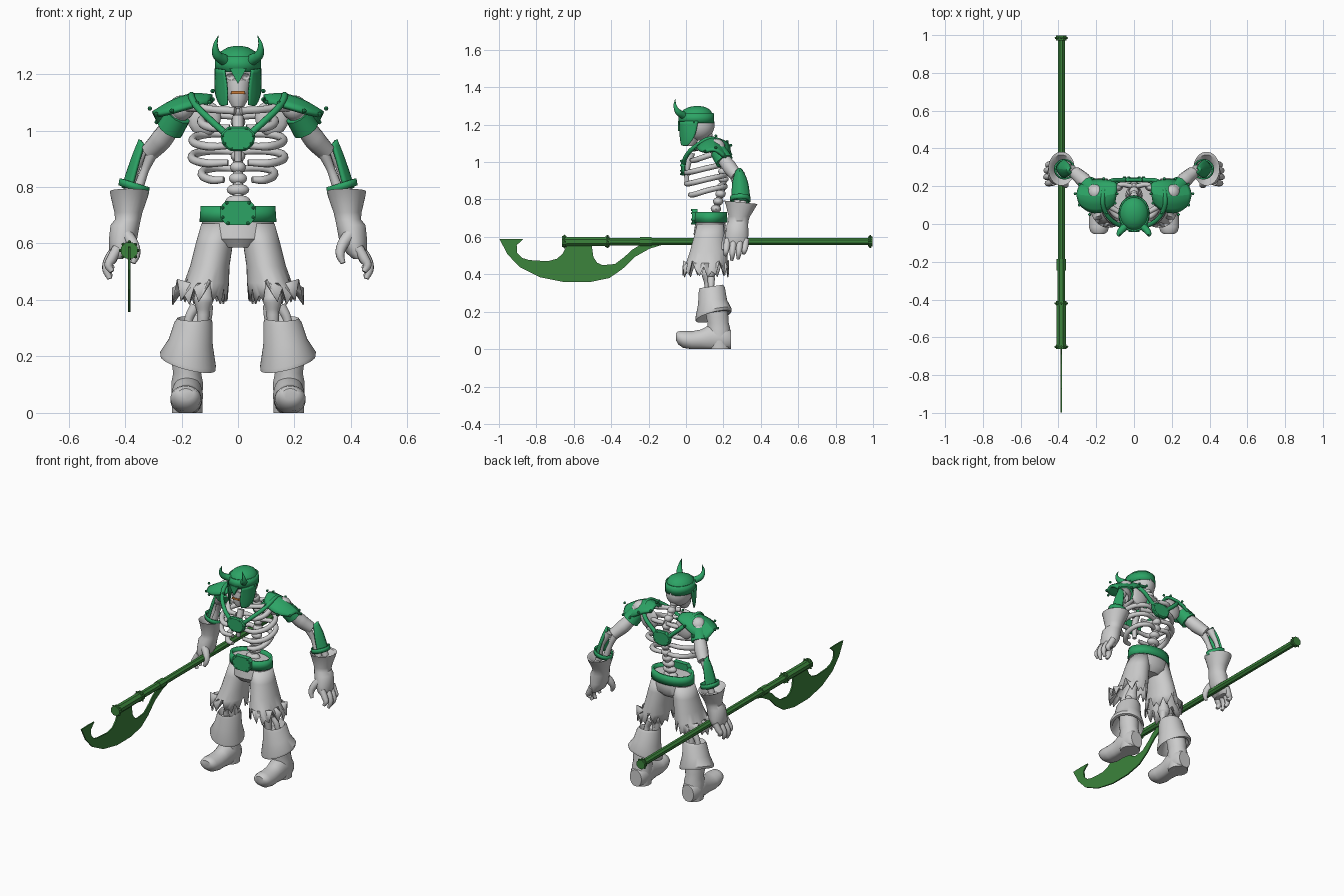
import bpy, bmesh, math
from mathutils import Vector, Matrix


def material(name, rgb):
    m = bpy.data.materials.new(name)
    m.diffuse_color = (*rgb, 1)
    return m


ARMOR = material("armor_green", (0.025, 0.37, 0.13))
POLE = material("weapon_green", (0.045, 0.23, 0.045))
TEETH = material("tooth_orange", (0.6, 0.2, 0.04))


def finish(ob, mat=None, mirror=False, angle=40, solid=0, sub=0):
    if mat:
        ob.data.materials.append(mat)
    bpy.ops.object.select_all(action='DESELECT')
    ob.select_set(True)
    bpy.context.view_layer.objects.active = ob
    if angle:
        bpy.ops.object.shade_smooth_by_angle(angle=math.radians(angle))
    if sub:
        s = ob.modifiers.new("sub", 'SUBSURF')
        s.levels = s.render_levels = sub
        s.boundary_smooth = 'PRESERVE_CORNERS'
    if solid:
        ob.modifiers.new("solid", 'SOLIDIFY').thickness = solid
    if mirror:
        ob.modifiers.new("mirror", 'MIRROR').use_mirror_merge = False
    return ob


def from_bm(name, bm, **kw):
    bmesh.ops.recalc_face_normals(bm, faces=bm.faces)
    me = bpy.data.meshes.new(name)
    bm.to_mesh(me)
    bm.free()
    ob = bpy.data.objects.new(name, me)
    bpy.context.collection.objects.link(ob)
    return finish(ob, **kw)


def loft(name, rings, n=24, axis='Z', cap=True, ragged=0, **kw):
    """Rings: (cx, cy, z, rx, ry[, tilt_x, tilt_y]); axis Y swaps y and z."""
    bm = bmesh.new()
    loops = []
    for k, r in enumerate(rings):
        cx, cy, h, rx, ry, tx, ty = (*r, 0, 0)[:7]
        loop = []
        for i in range(n):
            a = 2 * math.pi * (i + 0.5) / n
            dx, dy = rx * math.cos(a), ry * math.sin(a)
            z = h + tx * dx + ty * dy
            if ragged and k == len(rings) - 1:
                z += ragged * (0.0, 0.35, 0.15, 1.0, 0.5, 0.1, 0.65)[i % 7]
            p = (cx + dx, cy + dy, z) if axis == 'Z' else (cx + dx, z, max(cy + dy, 0))
            loop.append(bm.verts.new(p))
        loops.append(loop)
    for a, b in zip(loops, loops[1:]):
        for i in range(n):
            bm.faces.new((a[i], a[(i + 1) % n], b[(i + 1) % n], b[i]))
    if cap:
        bm.faces.new(loops[0])
        bm.faces.new(loops[-1])
    return from_bm(name, bm, **kw)


def balls(name, items, seg=16, **kw):
    """Items: (centre, radii)."""
    bm = bmesh.new()
    for c, r in items:
        r = r if isinstance(r, tuple) else (r, r, r)
        bmesh.ops.create_uvsphere(bm, u_segments=seg, v_segments=seg // 2, radius=1,
                                  matrix=Matrix.Translation(c) @ Matrix.Diagonal((*r, 1)))
    return from_bm(name, bm, **kw)


def tube(name, paths, cap=True, **kw):
    """Paths: lists of (x, y, z, radius), smoothed."""
    cu = bpy.data.curves.new(name, 'CURVE')
    cu.dimensions = '3D'
    cu.bevel_depth, cu.bevel_resolution, cu.resolution_u = 1, 3, 6
    cu.use_fill_caps = cap
    for path in paths:
        sp = cu.splines.new('BEZIER')
        sp.bezier_points.add(len(path) - 1)
        for bp, (x, y, z, r) in zip(sp.bezier_points, path):
            bp.co, bp.radius = (x, y, z), r
            bp.handle_left_type = bp.handle_right_type = 'AUTO'
    ob = bpy.data.objects.new(name, cu)
    bpy.context.collection.objects.link(ob)
    bpy.ops.object.select_all(action='DESELECT')
    ob.select_set(True)
    bpy.context.view_layer.objects.active = ob
    bpy.ops.object.convert(target='MESH')
    return finish(bpy.context.view_layer.objects.active, **kw)


def prism(name, pts, vec, **kw):
    bm = bmesh.new()
    f = bm.faces.new([bm.verts.new(p) for p in pts])
    ext = bmesh.ops.extrude_face_region(bm, geom=[f])
    bmesh.ops.translate(bm, vec=Vector(vec), verts=[v for v in ext['geom'] if isinstance(v, bmesh.types.BMVert)])
    return from_bm(name, bm, angle=0, **kw)


def grid(name, rows, **kw):
    bm = bmesh.new()
    v = [[bm.verts.new(p) for p in r] for r in rows]
    for a, b in zip(v, v[1:]):
        for i in range(len(a) - 1):
            bm.faces.new((a[i], a[i + 1], b[i + 1], b[i]))
    return from_bm(name, bm, sub=2, **kw)


# Skull with eye sockets, jaw and teeth
skull = balls("skull", [((0, 0.065, 1.2), (0.072, 0.088, 0.085))], seg=32)
sockets = balls("eye_cutter", [((s * 0.03, -0.03, 1.19), (0.02, 0.03, 0.014)) for s in (-1, 1)])
cut = skull.modifiers.new("sockets", 'BOOLEAN')
cut.operation, cut.object = 'DIFFERENCE', sockets
bpy.context.view_layer.objects.active = skull
bpy.ops.object.modifier_apply(modifier="sockets")
bpy.data.objects.remove(sockets)
loft("jaw", [(0, 0.035, 1.175, 0.052, 0.055), (0, 0.025, 1.14, 0.042, 0.048),
             (0, 0.02, 1.11, 0.036, 0.042), (0, 0.015, 1.085, 0.022, 0.028)])
prism("teeth", [(-0.026, -0.028, 1.13), (0.026, -0.028, 1.13), (0.022, -0.028, 1.14), (-0.022, -0.028, 1.14)],
      (0, 0.02, 0), mat=TEETH)

# Helmet
loft("helmet_dome", [(0, 0.055, 1.215, 0.08, 0.093), (0, 0.055, 1.255, 0.078, 0.09), (0, 0.057, 1.28, 0.062, 0.072),
                     (0, 0.06, 1.295, 0.036, 0.042), (0, 0.06, 1.3, 0.01, 0.012)], mat=ARMOR, angle=50)
loft("helmet_band", [(0, 0.055, 1.208, 0.083, 0.097), (0, 0.055, 1.262, 0.081, 0.094)],
     cap=False, solid=0.008, mat=ARMOR)
grid("cheek_guard", [[(0.083, 0.065, 1.22), (0.08, 0.0, 1.22), (0.05, -0.036, 1.215)],
                     [(0.085, 0.055, 1.16), (0.078, -0.002, 1.15), (0.04, -0.036, 1.165)],
                     [(0.08, 0.035, 1.115), (0.07, 0.0, 1.10), (0.038, -0.032, 1.11)],
                     [(0.065, 0.01, 1.09), (0.055, -0.01, 1.085), (0.04, -0.025, 1.09)]],
     solid=0.006, mirror=True, mat=ARMOR)
prism("nose_guard", [(-0.03, -0.043, 1.22), (0, -0.043, 1.165), (0.03, -0.043, 1.22)], (0, 0.012, 0), mat=ARMOR)
tube("horn", [[(0.05, -0.015, 1.25, 0.02), (0.074, -0.042, 1.268, 0.017), (0.08, -0.058, 1.3, 0.009),
               (0.07, -0.058, 1.336, 0.001)]], mirror=True, mat=ARMOR)

# Spine, pelvis end and ribs
spine = [(0.71, 0.15, 0.045), (0.75, 0.16, 0.045), (0.79, 0.172, 0.04), (0.83, 0.185, 0.032), (0.87, 0.195, 0.028),
         (0.91, 0.2, 0.026), (0.95, 0.2, 0.026), (0.99, 0.198, 0.026), (1.03, 0.19, 0.026), (1.07, 0.17, 0.026),
         (1.11, 0.14, 0.024), (1.145, 0.115, 0.024)]
balls("vertebrae", [((0, y, z), (r, 0.028, 0.022)) for z, y, r in spine])
tube("spine_core", [[(0, y, z, 0.018) for z, y, r in spine]])
ribs = []
for z, w, f, inner in ((1.035, 0.13, 0.03, 0.03), (0.97, 0.16, 0.0, 0.025), (0.91, 0.163, 0.0, 0.035), (0.85, 0.128, 0.02, 0.05)):
    ribs.append([(0.01, 0.2, z + 0.015, 0.012), (w * 0.6, 0.205, z + 0.018, 0.014), (w, 0.12, z, 0.015),
                 (w * 0.72, f + 0.015, z - 0.025, 0.015), (inner, f, z - 0.024, 0.011)])
tube("ribs", ribs, mirror=True)
tube("sternum", [[(0, 0.03, 1.05, 0.02), (0, 0.005, 0.97, 0.018), (0, 0.005, 0.89, 0.012)]])
tube("collar_bone", [[(0.01, 0.04, 1.07, 0.014), (0.09, 0.07, 1.075, 0.013), (0.2, 0.15, 1.09, 0.022)]], mirror=True)
balls("shoulder_blade", [((0.12, 0.19, 1.045), (0.06, 0.022, 0.065)), ((0.2, 0.165, 1.08), 0.045)], mirror=True)

# Chest and back plates with shoulder straps and studs
hexa = [(-0.035, 1.015), (0.035, 1.015), (0.063, 0.985), (0.055, 0.95), (0.028, 0.927),
        (-0.028, 0.927), (-0.055, 0.95), (-0.063, 0.985)]
for name, y in (("chest_plate", -0.028), ("back_plate", 0.222)):
    ob = prism(name, [(x, y, z) for x, z in hexa], (0, 0.025, 0), mat=ARMOR)
    ob.modifiers.new("bevel", 'BEVEL').width = 0.006
    balls(name + "_studs", [((x * 0.85, y + (0 if y < 0 else 0.025), 0.97 + (z - 0.97) * 0.8), 0.005) for x, z in hexa],
          seg=8, mat=ARMOR)
tube("shoulder_strap", [[(0.045, -0.012, 0.99, 0.012), (0.09, 0.0, 1.03, 0.012), (0.15, 0.06, 1.09, 0.012),
                         (0.165, 0.14, 1.125, 0.012), (0.14, 0.215, 1.08, 0.012), (0.045, 0.235, 0.99, 0.012)]],
     mirror=True, mat=ARMOR)

# Pauldrons
rows = [[(0.10, 0.11, 1.10), (0.145, 0.06, 1.098), (0.235, 0.05, 1.07), (0.29, 0.10, 1.058)],
        [(0.09, 0.16, 1.14), (0.17, 0.145, 1.16), (0.25, 0.15, 1.135), (0.312, 0.16, 1.078)],
        [(0.09, 0.22, 1.11), (0.16, 0.24, 1.09), (0.22, 0.24, 1.04), (0.288, 0.21, 1.03)]]
grid("pauldron", rows, solid=0.016, mirror=True, mat=ARMOR)
balls("pauldron_studs", [(p, 0.008) for p in rows[0] + rows[2] + [rows[1][0], rows[1][3]]], seg=8, mirror=True, mat=ARMOR)

# Arms
tube("upper_arm", [[(0.2, 0.165, 1.085, 0.04), (0.235, 0.2, 1.02, 0.036), (0.27, 0.235, 0.97, 0.04),
                    (0.312, 0.272, 0.925, 0.034)]], mirror=True)
tube("forearm_bones", [[(0.30, 0.255, 0.93, 0.022), (0.33, 0.27, 0.86, 0.015), (0.365, 0.275, 0.76, 0.02)],
                       [(0.33, 0.29, 0.94, 0.024), (0.365, 0.305, 0.86, 0.015), (0.39, 0.305, 0.76, 0.02)]], mirror=True)
tube("arm_band", [[(0.21, 0.175, 1.055, 0.046), (0.24, 0.205, 1.005, 0.05)]], mirror=True, mat=ARMOR)
grid("arm_guard", [[(0.335, 0.265, 0.955), (0.36, 0.287, 0.977), (0.335, 0.305, 0.955)],
                   [(0.355, 0.245, 0.90), (0.392, 0.29, 0.905), (0.355, 0.335, 0.90)],
                   [(0.38, 0.242, 0.80), (0.43, 0.295, 0.80), (0.38, 0.345, 0.79)]],
     solid=0.012, mirror=True, mat=ARMOR)
loft("wrist_band", [(0.37, 0.29, 0.79, 0.054, 0.054, 0.3, 0), (0.366, 0.29, 0.815, 0.054, 0.054, 0.3, 0)],
     cap=False, solid=0.008, mirror=True, mat=ARMOR)

# Gloves and fingers
loft("glove", [(0.384, 0.29, 0.74, 0.04, 0.045), (0.384, 0.292, 0.775, 0.058, 0.075),
               (0.384, 0.293, 0.785, 0.07, 0.09, 0, -0.1), (0.385, 0.292, 0.765, 0.066, 0.08, 0, -0.1),
               (0.388, 0.285, 0.71, 0.05, 0.058), (0.39, 0.28, 0.685, 0.046, 0.054), (0.4, 0.275, 0.665, 0.052, 0.058),
               (0.408, 0.272, 0.61, 0.05, 0.062), (0.42, 0.268, 0.565, 0.036, 0.062), (0.428, 0.268, 0.545, 0.02, 0.05)],
     mirror=True)
fingers = [[(0.425, y, 0.585, 0.019), (0.452 + d, y - 0.005, 0.545, 0.018), (0.462 + d, y - 0.008, (0.545 + e) / 2, 0.015),
            (0.45 + d, y - 0.012, e, 0.009)] for y, e, d in
           ((0.222, 0.5, -0.004), (0.256, 0.475, 0.004), (0.29, 0.482, 0.002), (0.32, 0.51, -0.006))]
tube("fingers", fingers + [[(0.395, 0.235, 0.63, 0.024), (0.368, 0.215, 0.59, 0.02), (0.362, 0.205, 0.56, 0.016),
                            (0.372, 0.2, 0.53, 0.009)]], mirror=True)

# Belt and buckle
loft("belt", [(0, 0.13, 0.677, 0.137, 0.092), (0, 0.13, 0.732, 0.133, 0.09)], n=32, cap=False, solid=0.014, mat=ARMOR)
buckle = [(-0.045, 0.75), (0.045, 0.75), (0.062, 0.73), (0.062, 0.69), (0.04, 0.665), (-0.04, 0.665), (-0.062, 0.69), (-0.062, 0.73)]
prism("belt_buckle", [(x, 0.032, z) for x, z in buckle], (0, 0.03, 0), mat=ARMOR)
balls("buckle_studs", [((x * 0.88, 0.032, 0.708 + (z - 0.708) * 0.85), 0.006) for x, z in buckle], seg=8, mat=ARMOR)

# Torn trousers
loft("trouser_seat", [(0, 0.13, 0.71, 0.118, 0.075), (0, 0.13, 0.66, 0.132, 0.083), (0, 0.125, 0.615, 0.12, 0.085),
                      (0, 0.122, 0.585, 0.07, 0.06)], n=32)
loft("trouser_leg", [(0.07, 0.13, 0.67, 0.06, 0.07), (0.084, 0.125, 0.6, 0.066, 0.083), (0.1, 0.12, 0.52, 0.07, 0.1),
                     (0.112, 0.112, 0.46, 0.08, 0.112), (0.135, 0.105, 0.385, 0.1, 0.125)],
     n=35, cap=False, ragged=0.09, solid=0.006, mirror=True)

# Leg bones
tube("leg_bones", [[(0.1, 0.125, 0.54, 0.026), (0.115, 0.125, 0.45, 0.025), (0.122, 0.12, 0.4, 0.037), (0.123, 0.12, 0.36, 0.024), (0.125, 0.125, 0.3, 0.02)],
                   [(0.11, 0.13, 0.38, 0.022), (0.11, 0.13, 0.33, 0.016), (0.135, 0.145, 0.24, 0.02)],
                   [(0.15, 0.135, 0.38, 0.02), (0.175, 0.135, 0.33, 0.016), (0.175, 0.15, 0.24, 0.018)]], mirror=True)

# Boots
loft("boot_cuff", [(0.155, 0.135, 0.3, 0.045, 0.048), (0.155, 0.135, 0.335, 0.06, 0.063, 0, 0.15), (0.158, 0.138, 0.32, 0.068, 0.07, 0, 0.15),
                   (0.167, 0.142, 0.25, 0.078, 0.078, 0.15, 0.15), (0.177, 0.147, 0.19, 0.099, 0.097, 0.25, 0.25),
                   (0.177, 0.147, 0.175, 0.097, 0.095, 0.25, 0.25), (0.175, 0.148, 0.18, 0.085, 0.083, 0.2, 0.2),
                   (0.172, 0.15, 0.24, 0.055, 0.055)], n=32, mirror=True)
loft("boot_shaft", [(0.175, 0.16, 0.25, 0.052, 0.055), (0.18, 0.168, 0.17, 0.054, 0.06), (0.18, 0.172, 0.14, 0.05, 0.057),
                    (0.18, 0.175, 0.11, 0.056, 0.062), (0.18, 0.178, 0.03, 0.055, 0.06), (0.18, 0.18, 0.0, 0.055, 0.058)], mirror=True)
loft("boot_foot", [(0.18, 0.05, 0.24, 0.04, 0.052), (0.18, 0.055, 0.21, 0.055, 0.07), (0.18, 0.06, 0.13, 0.056, 0.072),
                   (0.182, 0.05, 0.08, 0.052, 0.055), (0.184, 0.046, 0.03, 0.056, 0.05), (0.185, 0.052, -0.015, 0.054, 0.046),
                   (0.185, 0.06, -0.042, 0.045, 0.035), (0.185, 0.066, -0.053, 0.028, 0.02)], axis='Y', mirror=True)

# Polearm
X, Z = -0.385, 0.575
loft("polearm_shaft", [(X, Z, -0.21, 0.02, 0.02), (X, Z, 0.99, 0.02, 0.02)], n=8, axis='Y', angle=0, mat=POLE)
loft("polearm_head_sleeve", [(X, Z, -0.655, 0.026, 0.026), (X, Z, -0.42, 0.026, 0.026), (X, Z, -0.42, 0.022, 0.022),
                             (X, Z, -0.2, 0.022, 0.022)], n=8, axis='Y', angle=0, mat=POLE)
for k, (y, r, h) in enumerate(((-0.65, 0.031, 0.012), (-0.42, 0.03, 0.012), (-0.215, 0.026, 0.03), (0.985, 0.029, 0.013))):
    loft(f"polearm_collar_{k}", [(X, Z, y - h, r, r), (X, Z, y + h, r, r)], n=8, axis='Y', angle=0, mat=POLE)
    if k != 2:
        balls(f"collar_studs_{k}", [((X + r * math.cos(a * math.pi / 4), y, Z + r * math.sin(a * math.pi / 4)), 0.006)
                                    for a in range(8)], seg=8, mat=POLE)
blade = [(-0.997, .588), (-0.93, .59), (-0.87, .588), (-0.905, .556), (-0.903, .515), (-0.875, .487), (-0.837, .476),
         (-0.74, .47), (-0.69, .483), (-0.66, .51), (-0.634, .56), (-0.505, .56), (-0.495, .492), (-0.475, .462),
         (-0.447, .449), (-0.38, .455), (-0.33, .492), (-0.29, .53), (-0.25, .555), (-0.126, .558), (-0.195, .537),
         (-0.275, .492), (-0.34, .428), (-0.41, .38), (-0.516, .358), (-0.65, .358), (-0.783, .385), (-0.89, .439), (-0.955, .508)]
prism("polearm_blade", [(X - 0.004, y, z) for y, z in blade], (0.008, 0, 0), mat=POLE)
